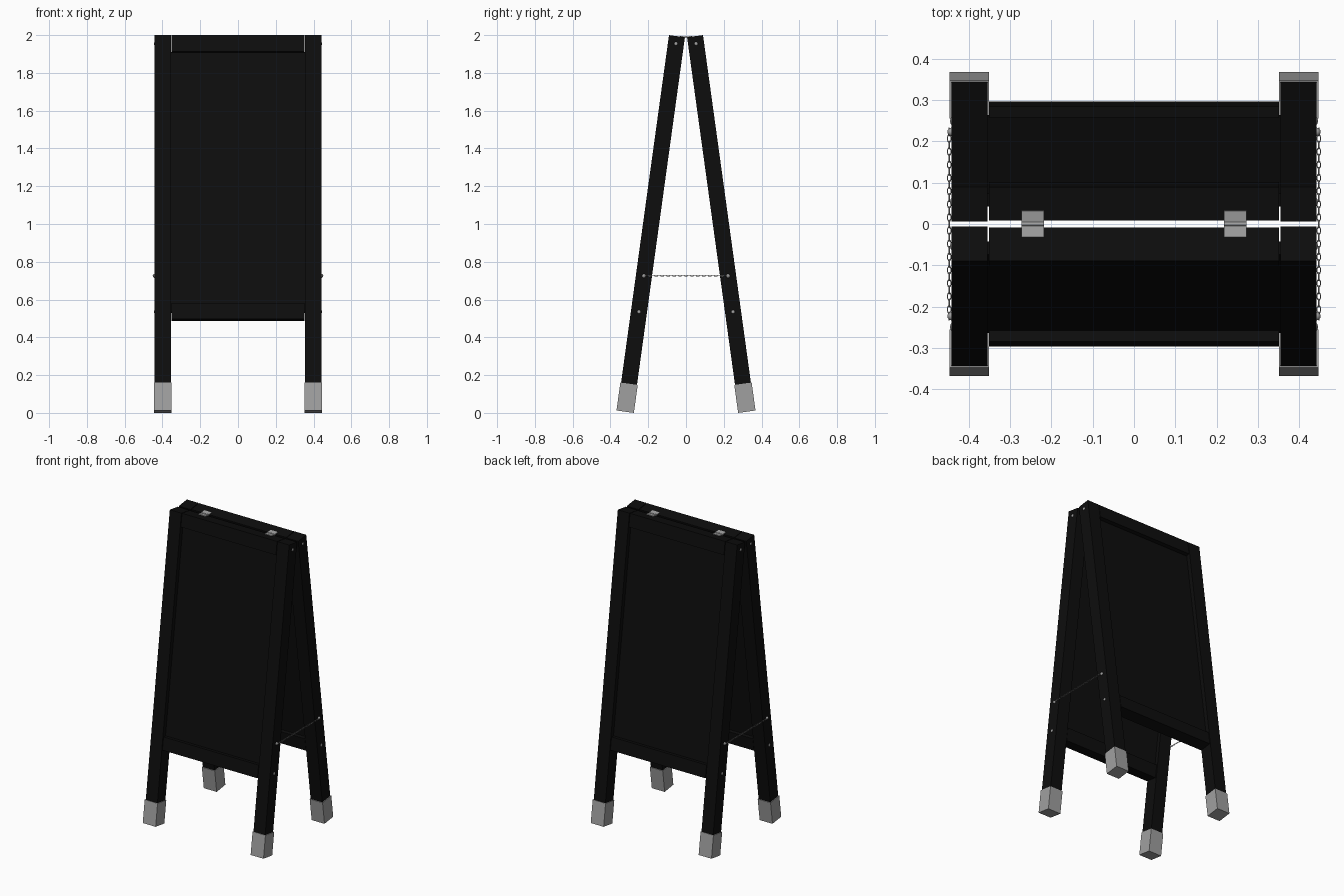
import bpy, bmesh, math
from mathutils import Matrix, Vector

cube = bpy.data.objects.get("Cube")
if cube:
    bpy.data.objects.remove(cube)


def material(name, value):
    m = bpy.data.materials.new(name)
    m.use_nodes = True
    colour = (value, value, value, 1)
    m.diffuse_color = colour
    m.node_tree.nodes["Principled BSDF"].inputs["Base Color"].default_value = colour
    return m


BLACK = material("black paint", 0.004)
METAL = material("grey metal", 0.35)

# Each half frame: x across, y is depth from the outer face, -z runs down the leg
TILT = math.radians(7.85)
FRONT = Matrix.Translation((0, -0.09, 2)) @ Matrix.Rotation(-TILT, 4, 'X')
BACK = Matrix.Rotation(math.pi, 4, 'Z') @ FRONT
DEPTH = 0.085


def finish(name, bm, mat, matrix=Matrix(), smooth=False):
    bmesh.ops.recalc_face_normals(bm, faces=bm.faces)
    mesh = bpy.data.meshes.new(name)
    bm.to_mesh(mesh)
    bm.free()
    mesh.materials.append(mat)
    for p in mesh.polygons:
        p.use_smooth = smooth
    ob = bpy.data.objects.new(name, mesh)
    ob.matrix_world = matrix
    bpy.context.collection.objects.link(ob)
    return ob


def box(name, xs, depths, downs, mat, matrix):
    """Box from x, depth and down-the-leg ranges of a half frame."""
    lo = Vector((xs[0], depths[0], -downs[1]))
    hi = Vector((xs[1], depths[1], -downs[0]))
    bm = bmesh.new()
    place = Matrix.Translation((lo + hi) / 2) @ Matrix.Diagonal((*(hi - lo), 1))
    bmesh.ops.create_cube(bm, size=1, matrix=place)
    return finish(name, bm, mat, matrix)


def stud(name, side, down, radius, height, matrix):
    """Domed bolt head on the outer side of a leg."""
    bm = bmesh.new()
    place = (Matrix.Translation((side * 0.44, DEPTH / 2, -down))
             @ Matrix.Diagonal((height, radius, radius, 1)))
    bmesh.ops.create_icosphere(bm, subdivisions=2, radius=1, matrix=place)
    return finish(name, bm, METAL, matrix, True)


def add_link(bm, centre, roll, steps=10, ring=5):
    """Oval wire link lying along y."""
    place = Matrix.Translation(centre) @ Matrix.Rotation(roll, 4, 'Y')
    rows = []
    for i in range(steps):
        a = math.tau * i / steps
        out = Vector((0, math.cos(a), math.sin(a)))
        mid = Vector((0, 0.0095 * math.cos(a), 0.0042 * math.sin(a)))
        row = []
        for j in range(ring):
            b = math.tau * j / ring
            offset = 0.0014 * (out * math.cos(b) + Vector((math.sin(b), 0, 0)))
            row.append(bm.verts.new(place @ (mid + offset)))
        rows.append(row)
    for i in range(steps):
        p, q = rows[i], rows[(i + 1) % steps]
        for j in range(ring):
            k = (j + 1) % ring
            bm.faces.new((p[j], p[k], q[k], q[j]))


def span(side, a, b):
    return sorted((side * a, side * b))


for end, M in (("front", FRONT), ("back", BACK)):
    # Rails and recessed board
    box(end + "_top_rail", (-0.351, 0.351), (0.001, 0.082), (0, 0.088), BLACK, M)
    box(end + "_bottom_rail", (-0.351, 0.351), (0.001, 0.082), (1.432, 1.517), BLACK, M)
    box(end + "_board", (-0.356, 0.356), (0.028, 0.06), (0.086, 1.476), BLACK, M)
    for side in (-1, 1):
        label = end + ("_left" if (side > 0) == (end == "front") else "_right")
        # Leg with metal foot cap
        box(label + "_leg", span(side, 0.355, 0.441), (0, DEPTH), (0, 1.95), BLACK, M)
        box(label + "_foot", span(side, 0.351, 0.446), (-0.004, 0.089), (1.857, 2.0067), METAL, M)
        # Bolts through the rails and the chain anchor
        stud(label + "_upper_bolt", side, 0.04, 0.01, 0.005, M)
        stud(label + "_lower_bolt", side, 1.473, 0.01, 0.005, M)
        stud(label + "_chain_anchor", side, 1.281, 0.011, 0.012, M)
        # Hinge leaf on the top rail
        box(label + "_hinge_leaf", span(side, 0.218, 0.272), (0.058, 0.09), (-0.004, 0.002), METAL, M)

anchor = FRONT @ Vector((0, DEPTH / 2, -1.281))
for side, label in ((1, "left"), (-1, "right")):
    # Hinge barrel
    bm = bmesh.new()
    bmesh.ops.create_cone(bm, cap_ends=True, segments=12, radius1=0.005, radius2=0.005, depth=0.054,
                          matrix=Matrix.Translation((side * 0.245, 0, 1.991))
                          @ Matrix.Rotation(math.pi / 2, 4, 'Y'))
    finish(label + "_hinge_barrel", bm, METAL)
    # Safety chain between the legs
    bm = bmesh.new()
    count = 29
    for i in range(count):
        y = anchor.y * (1 - 2 * i / (count - 1))
        add_link(bm, (side * 0.447, y, anchor.z), (i % 2) * math.pi / 2)
    finish(label + "_chain", bm, METAL, smooth=True)
